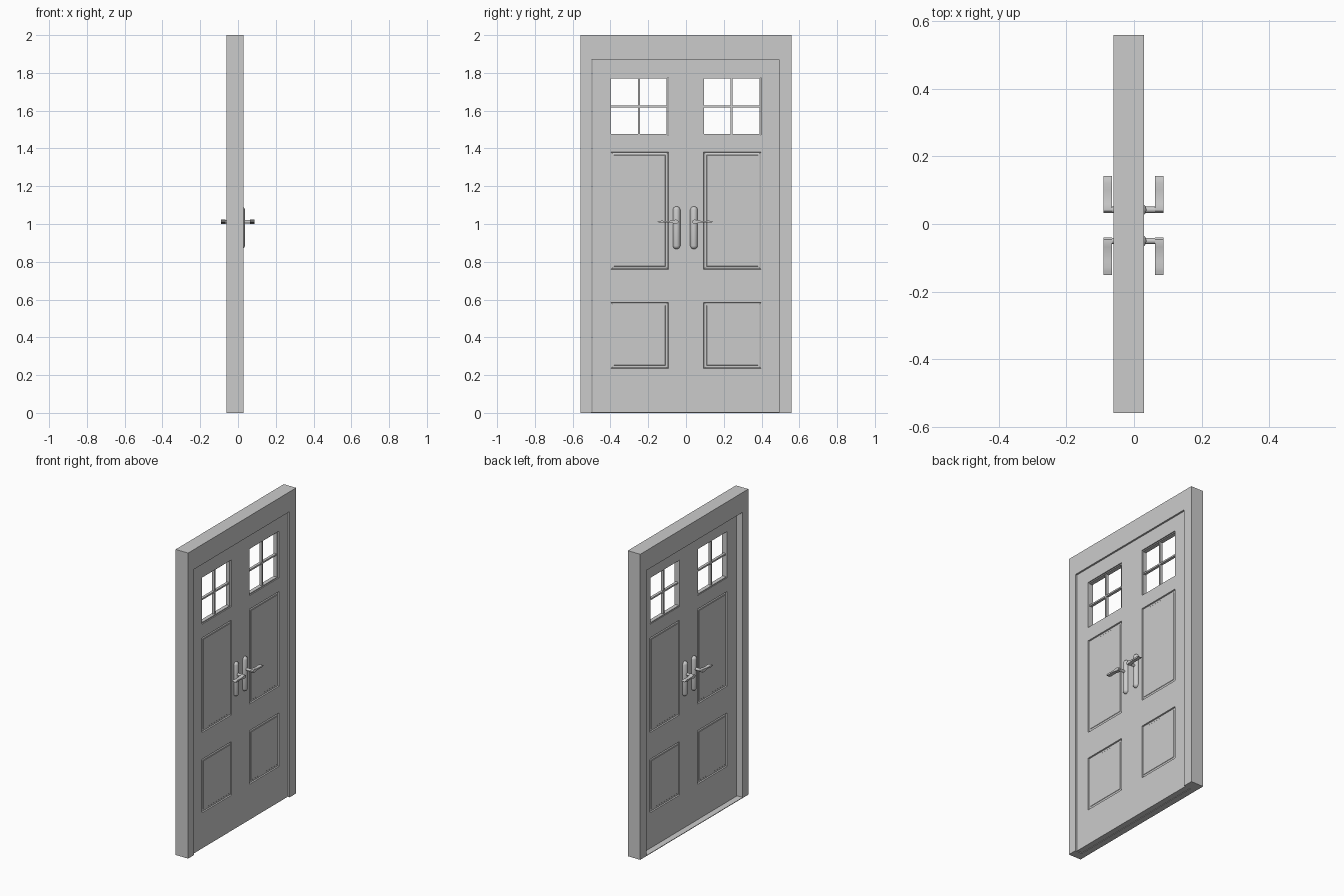
import bpy, bmesh, math
from mathutils import Matrix, Vector

if "Cube" in bpy.data.objects:
    bpy.data.objects.remove(bpy.data.objects["Cube"])

CENTRE = Vector((-0.0015, -0.004, 0))   # middle of the door leaf
HALF_T = 0.0185                         # half thickness of the leaf
HALF_W = 0.496                          # half width of the leaf
TOP = 1.87


def finish(name, bm, mirror=None, smooth=False):
    bmesh.ops.recalc_face_normals(bm, faces=bm.faces)
    me = bpy.data.meshes.new(name)
    bm.to_mesh(me)
    bm.free()
    ob = bpy.data.objects.new(name, me)
    bpy.context.collection.objects.link(ob)
    if mirror:
        ob.location = CENTRE
        m = ob.modifiers.new("Mirror", "MIRROR")
        m.use_axis = mirror
        m.use_mirror_merge = False
    if smooth:
        bpy.ops.object.select_all(action='DESELECT')
        ob.select_set(True)
        bpy.context.view_layer.objects.active = ob
        bpy.ops.object.shade_smooth_by_angle(angle=math.radians(35))
    return ob


def prism(bm, outline, x0, x1):
    """Extrude a y-z outline along x."""
    a = [bm.verts.new((x0, y, z)) for y, z in outline]
    b = [bm.verts.new((x1, y, z)) for y, z in outline]
    bm.faces.new(a)
    bm.faces.new(b[::-1])
    for i in range(len(a)):
        j = (i + 1) % len(a)
        bm.faces.new((a[i], a[j], b[j], b[i]))


def box(bm, x0, x1, y0, y1, z0, z1):
    prism(bm, [(y0, z0), (y1, z0), (y1, z1), (y0, z1)], x0, x1)


# Door frame: two jambs and a head
L, R = CENTRE.y - HALF_W, CENTRE.y + HALF_W
bm = bmesh.new()
prism(bm, [(-0.559, 0), (L, 0), (L, TOP), (R, TOP),
           (R, 0), (0.559, 0), (0.559, 2), (-0.559, 2)], -0.06, 0.03)
finish("door_frame", bm)

# Thin sill behind the leaf
bm = bmesh.new()
box(bm, -0.06, CENTRE.x - HALF_T, L, R, 0, 0.004)
finish("sill", bm)

# Door leaf: grid slab with window openings and moulded panels
ys = [-HALF_W, -0.398, -0.093, 0.093, 0.398, HALF_W]
zs = [0.002, 0.235, 0.585, 0.76, 1.38, 1.47, 1.775, TOP]
windows = {(1, 5), (3, 5)}
panels = {(i, k) for i in (1, 3) for k in (1, 3)}
cells = {(i, k) for i in range(5) for k in range(7)} - windows
bm = bmesh.new()
v = {(s, i, k): bm.verts.new((s * HALF_T, y, z))
     for s in (-1, 1) for i, y in enumerate(ys) for k, z in enumerate(zs)}
moulded = []
for i, k in cells:
    loop = [(i, k), (i + 1, k), (i + 1, k + 1), (i, k + 1)]
    for s in (-1, 1):
        f = bm.faces.new([v[(s, *c)] for c in loop][::s])
        if (i, k) in panels:
            moulded.append(f)
    near = [(i, k - 1), (i + 1, k), (i, k + 1), (i - 1, k)]
    for n in range(4):
        if near[n] not in cells:
            a, b = loop[n], loop[(n + 1) % 4]
            bm.faces.new((v[(1, *a)], v[(-1, *a)], v[(-1, *b)], v[(1, *b)]))
bm.normal_update()
for f in moulded:
    side = math.copysign(1, f.calc_center_median().x)
    for width, depth in ((0.003, -0.008), (0.009, 0.003), (0.010, 0.0), (0.003, 0.002)):
        bmesh.ops.inset_region(bm, faces=[f], thickness=width, depth=0)
        for vert in f.verts:
            vert.co.x += side * depth
finish("door_leaf", bm)

# Window trim and glazing bars, mirrored across the leaf
bm = bmesh.new()
y0, y1, z0, z1 = 0.093, 0.398, 1.47, 1.775
ym, zm = (y0 + y1) / 2, (z0 + z1) / 2
t, h = 0.006, 0.005
box(bm, -0.013, 0.013, y0, y0 + t, z0, z1)
box(bm, -0.013, 0.013, y1 - t, y1, z0, z1)
box(bm, -0.013, 0.013, y0, y1, z0, z0 + t)
box(bm, -0.013, 0.013, y0, y1, z1 - t, z1)
box(bm, -0.009, 0.009, ym - h, ym + h, z0, z1)
box(bm, -0.0088, 0.0088, y0, y1, zm - h, zm + h)
finish("window_bars", bm, (False, True, False))

# Handle back plates: long rounded capsules
HY, HZ = 0.046, 1.012
bm = bmesh.new()
bmesh.ops.create_uvsphere(bm, u_segments=20, v_segments=11, radius=0.02)
for vert in bm.verts:
    vert.co.z += math.copysign(0.093, vert.co.z)
bmesh.ops.translate(bm, vec=(HALF_T, HY, 0.98), verts=bm.verts)
finish("handle_plates", bm, (True, True, False), True)

# Handle spindles
bm = bmesh.new()
bmesh.ops.create_cone(bm, cap_ends=True, segments=20, radius1=0.009, radius2=0.009, depth=0.056,
                      matrix=Matrix.Translation((0.045, HY, HZ)) @ Matrix.Rotation(math.pi / 2, 4, 'Y'))
finish("handle_spindles", bm, (True, True, False), True)

# Levers: tapered profile with a small flared tip
half = [(-0.010, 0.004), (-0.004, 0.010), (0.006, 0.011), (0.018, 0.008),
        (0.035, 0.005), (0.060, 0.004), (0.078, 0.006), (0.090, 0.004), (0.100, 0.0015)]
outline = [(HY + y, HZ - z) for y, z in half] + [(HY + y, HZ + z) for y, z in reversed(half)]
bm = bmesh.new()
prism(bm, outline, 0.064, 0.088)
lever = finish("handle_levers", bm, (True, True, False), True)
